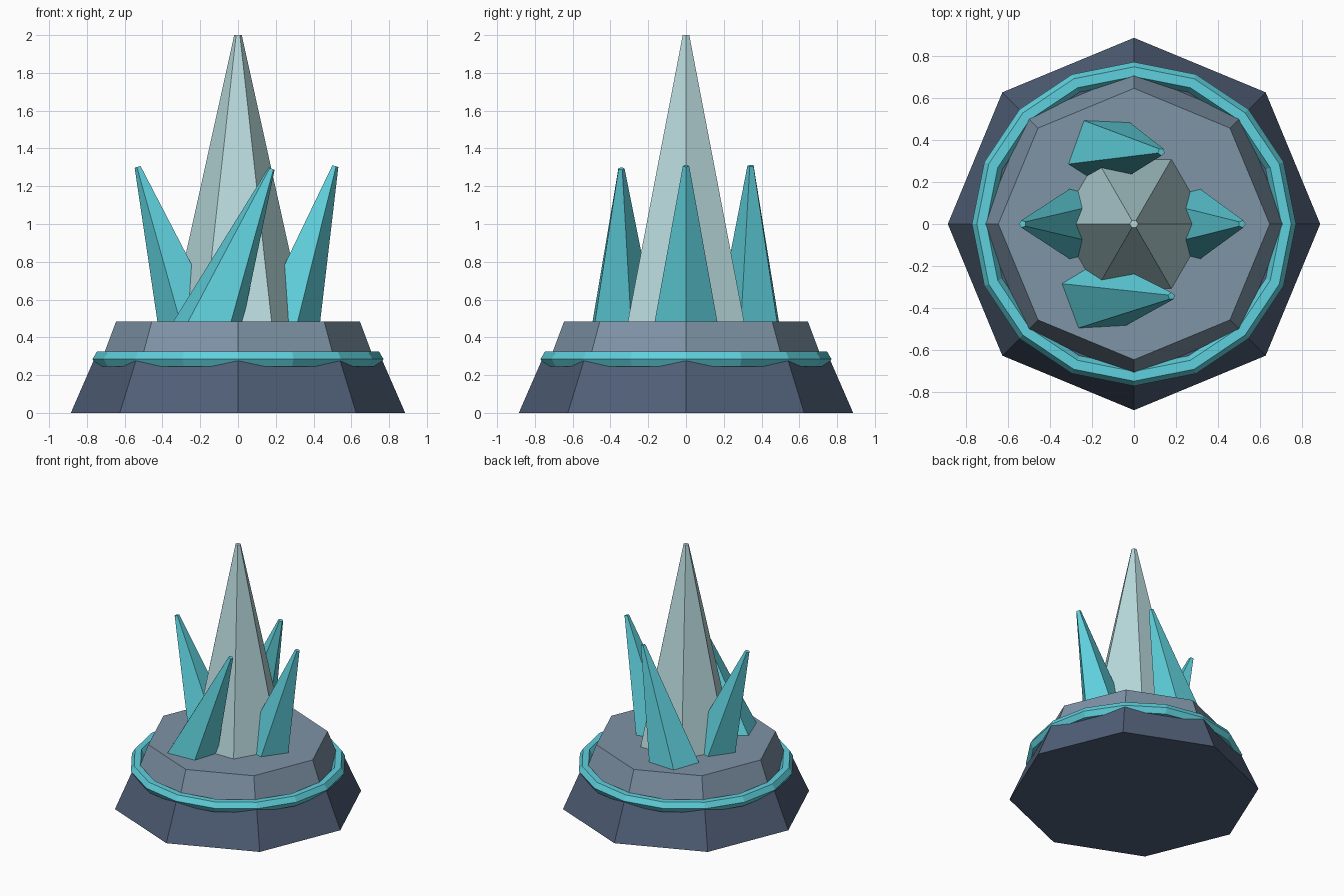
import bpy
import bmesh
from math import sin, cos, radians
from mathutils import Matrix, Vector

cube = bpy.data.objects.get("Cube")
if cube:
    bpy.data.objects.remove(cube, do_unlink=True)


def make_material(name, rgb):
    """Flat material from sRGB 0-255 values, stored linear."""
    linear = [((c / 255 + 0.055) / 1.055) ** 2.4 for c in rgb] + [1.0]
    mat = bpy.data.materials.new(name)
    mat.use_nodes = True
    mat.diffuse_color = linear
    mat.node_tree.nodes["Principled BSDF"].inputs["Base Color"].default_value = linear
    return mat


dark_slate = make_material("dark slate", (80, 95, 119))
grey_slate = make_material("grey slate", (126, 147, 166))
teal = make_material("teal crystal", (95, 208, 220))
pale = make_material("pale crystal", (184, 217, 220))


def frustum(name, mat, sides, r_low, z_low, r_high, z_high, phase=0.0, matrix=Matrix()):
    """Capped, tapered prism with its first corner at the phase angle."""
    bm = bmesh.new()
    rings = []
    for r, z in ((r_low, z_low), (r_high, z_high)):
        angles = [radians(phase + 360 * i / sides) for i in range(sides)]
        rings.append([bm.verts.new(matrix @ Vector((r * cos(a), r * sin(a), z)))
                      for a in angles])
    low, high = rings
    for i in range(sides):
        j = (i + 1) % sides
        bm.faces.new((low[i], low[j], high[j], high[i]))
    bm.faces.new(low[::-1])
    bm.faces.new(high)
    mesh = bpy.data.meshes.new(name)
    bm.to_mesh(mesh)
    bm.free()
    mesh.materials.append(mat)
    obj = bpy.data.objects.new(name, mesh)
    bpy.context.collection.objects.link(obj)
    return obj


# Stepped octagonal pedestal
frustum("lower_base", dark_slate, 8, 0.885, 0, 0.761, 0.285)
frustum("upper_base", grey_slate, 8, 0.722, 0.28, 0.645, 0.485)

# Faceted band around the step
bpy.ops.mesh.primitive_torus_add(major_segments=16, minor_segments=6,
                                 major_radius=0.724, minor_radius=0.046,
                                 location=(0, 0, 0.285))
ring = bpy.context.object
ring.name = "glow_ring"
ring.data.materials.append(teal)

# Tall central spire
frustum("central_spire", pale, 6, 0.363, 0.45, 0.02, 2)

# Leaning shards: tip position, lean towards +x, corner angle
shards = {
    "left_shard": ((0.514, 0, 1.307), 0.30, 0),
    "right_shard": ((-0.53, 0, 1.303), -0.33, 180),
    "front_shard": ((0.178, -0.343, 1.293), 0.38, 90),
    "back_shard": ((0.13, 0.343, 1.308), 0.30, -90),
}
for name, (tip, lean, phase) in shards.items():
    place = Matrix.Translation(tip) @ Matrix.Rotation(lean, 4, 'Y')
    frustum(name, teal, 5, 0.203, -1, 0.018, 0, phase, place)
